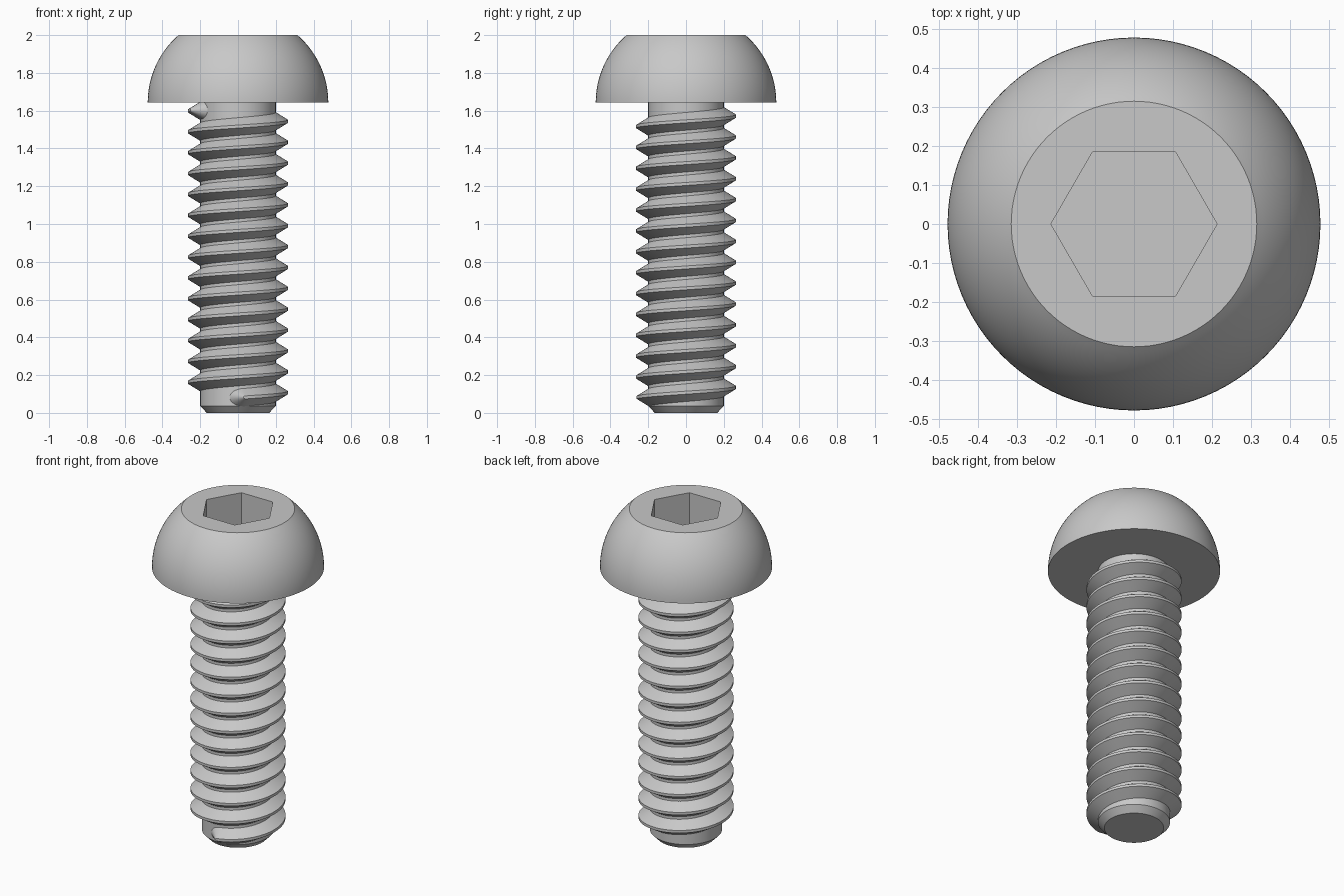
import bpy, bmesh, math
from math import sin, cos, pi, radians

cube = bpy.data.objects.get("Cube")
if cube:
    bpy.data.objects.remove(cube, do_unlink=True)

STEEL = (0.58, 0.58, 0.58, 1)
steel = bpy.data.materials.new("grey_steel")
steel.use_nodes = True
steel.diffuse_color = STEEL
steel.node_tree.nodes["Principled BSDF"].inputs["Base Color"].default_value = STEEL

SIDES = 96


def finish(bm, name):
    """Turn a bmesh into a smooth-shaded steel object with sharp edges kept."""
    bmesh.ops.remove_doubles(bm, verts=bm.verts, dist=1e-5)
    bmesh.ops.recalc_face_normals(bm, faces=bm.faces)
    mesh = bpy.data.meshes.new(name)
    bm.to_mesh(mesh)
    bm.free()
    mesh.materials.append(steel)
    obj = bpy.data.objects.new(name, mesh)
    bpy.context.collection.objects.link(obj)
    bpy.ops.object.select_all(action='DESELECT')
    obj.select_set(True)
    bpy.context.view_layer.objects.active = obj
    bpy.ops.object.shade_smooth_by_angle(angle=radians(25))


def ring(bm, radius, z, sides=SIDES):
    return [bm.verts.new((radius * cos(2 * pi * i / sides),
                          radius * sin(2 * pi * i / sides), z)) for i in range(sides)]


def join(bm, a, b):
    """Quads between two closed rows of vertices."""
    n = len(a)
    for i in range(n):
        j = (i + 1) % n
        bm.faces.new((a[i], a[j], b[j], b[i]))


def lathe(bm, profile):
    rings = [ring(bm, r, z) for r, z in profile]
    for a, b in zip(rings, rings[1:]):
        join(bm, a, b)
    return rings


# Domed head with a hexagonal socket
HEAD_Z, TOP_Z, SOCKET_Z = 1.643, 2.0, 1.76
ARC_R, ARC_X = 0.472, 0.006
arc_end = math.asin((TOP_Z - HEAD_Z) / ARC_R)
dome = [(ARC_X + ARC_R * cos(arc_end * i / 20),
         HEAD_Z + ARC_R * sin(arc_end * i / 20)) for i in range(21)]
bm = bmesh.new()
rings = lathe(bm, dome)
bm.faces.new(rings[0])
rim = ring(bm, 0.213, TOP_Z, 6)
floor = ring(bm, 0.213, SOCKET_Z, 6)
join(bm, rim, floor)
bm.faces.new(floor)
loops = [bm.edges.get((loop[i - 1], loop[i])) for loop in (rings[-1], rim)
         for i in range(len(loop))]
bmesh.ops.triangle_fill(bm, edges=loops, use_beauty=True, normal=(0, 0, 1))
finish(bm, "socket_head")

# Shank with a chamfered tip
bm = bmesh.new()
rings = lathe(bm, [(0.165, 0), (0.2, 0.036), (0.2, HEAD_Z)])
bm.faces.new(rings[0])
bm.faces.new(rings[-1])
finish(bm, "shank")

# Helical thread with rounded run-outs at both ends
PITCH, Z_AT_ZERO = 0.1105, 0.107
START, END, STEPS = radians(-81), 26 * pi + radians(195), 1248
RUNOUT = 1.6
# (radius, half height) from root to crest
FLANK = [(0.195, 0.05), (0.2, 0.047), (0.264, 0.008)]


def thread_section(bm, angle, turn=0.0, way=0):
    """One V section; 'turn' swings it round its own axis to close an end."""
    z = Z_AT_ZERO + PITCH * angle / (2 * pi)
    points = [(r, -h) for r, h in FLANK] + [(r, h) for r, h in reversed(FLANK)]
    verts = []
    for r, h in points:
        a = angle + way * RUNOUT * abs(h) * sin(turn) / r
        verts.append(bm.verts.new((r * cos(a), r * sin(a), z + h * cos(turn))))
    return verts


bm = bmesh.new()
CAP = 8
sections = [thread_section(bm, START, pi / 2 * (1 - i / CAP), -1) for i in range(CAP)]
sections += [thread_section(bm, START + (END - START) * i / STEPS) for i in range(STEPS + 1)]
sections += [thread_section(bm, END, pi / 2 * (i + 1) / CAP, 1) for i in range(CAP)]
for a, b in zip(sections, sections[1:]):
    join(bm, a, b)
finish(bm, "thread")
